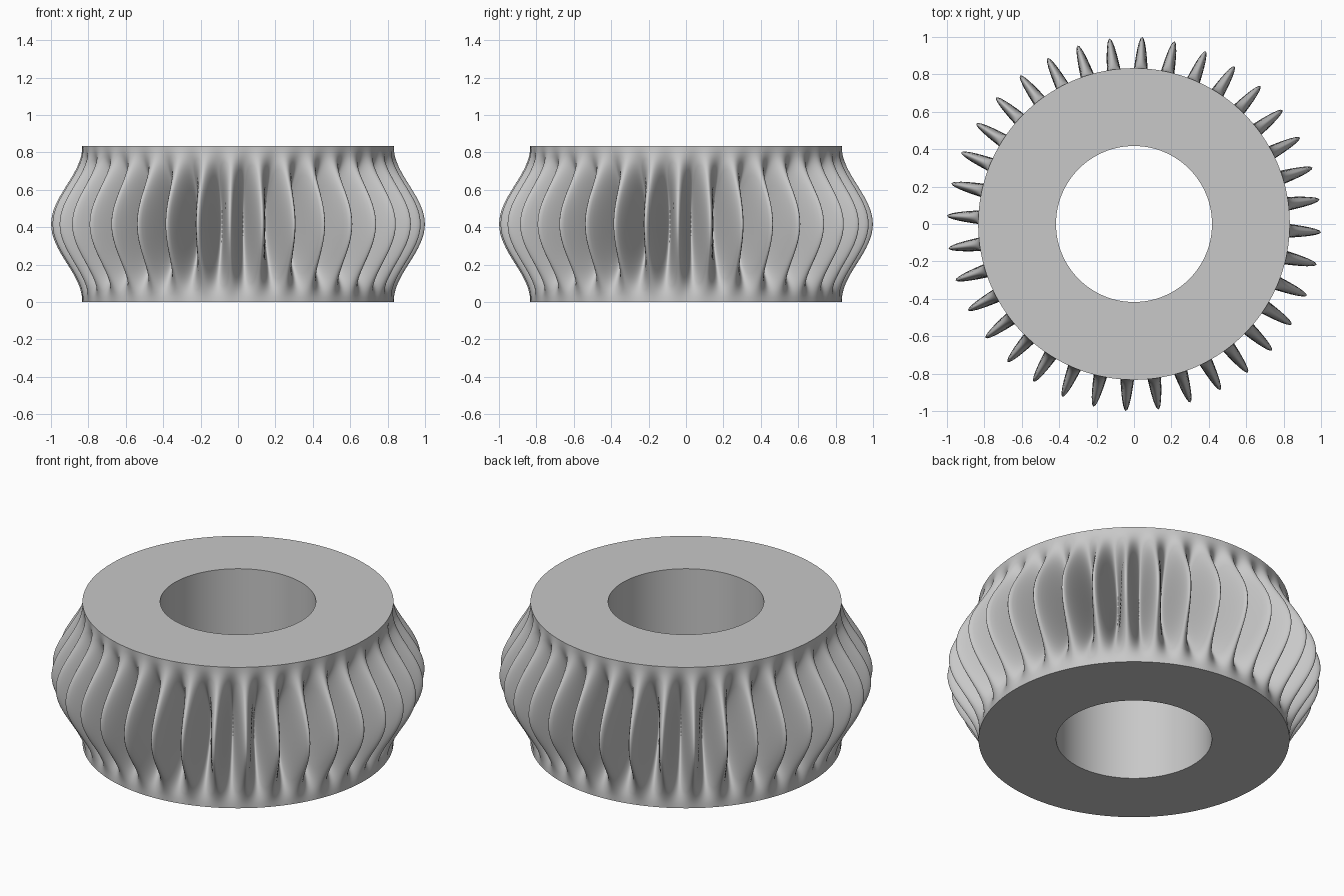
import bpy, bmesh, math

cube = bpy.data.objects.get("Cube")
if cube:
    bpy.data.objects.remove(cube, do_unlink=True)

BODY, BORE, HEIGHT = 0.833, 0.417, 0.833
DEPTH = 0.167          # fin height, and depth of the grooves between
FINS = 36
SEGMENTS = FINS * 24
STEPS = 32

# Plain grey material
grey = bpy.data.materials.new("plain_grey")
grey.use_nodes = True
colour = (0.58, 0.58, 0.58, 1.0)
grey.diffuse_color = colour
grey.node_tree.nodes["Principled BSDF"].inputs["Base Color"].default_value = colour


def ring(bm, z, radius, wave):
    """Closed ring of vertices whose radius ripples once per fin."""
    verts = []
    for i in range(SEGMENTS):
        a = math.tau * i / SEGMENTS
        r = radius - wave * math.sin(FINS * a)
        verts.append(bm.verts.new((r * math.cos(a), r * math.sin(a), z)))
    return verts


bm = bmesh.new()

# Outer wall: fins swell from nothing at both rims to full depth at mid height
rings = []
for k in range(STEPS + 1):
    t = k / STEPS
    rings.append(ring(bm, HEIGHT * t, BODY, DEPTH * math.sin(math.pi * t) ** 2))

# Bore
rings.append(ring(bm, HEIGHT, BORE, 0))
rings.append(ring(bm, 0, BORE, 0))

# Join the rings into one closed loop: wall, top, bore, bottom
for k, lower in enumerate(rings):
    upper = rings[(k + 1) % len(rings)]
    flat = k in (STEPS, STEPS + 2)
    for i in range(SEGMENTS):
        j = (i + 1) % SEGMENTS
        face = bm.faces.new((lower[i], lower[j], upper[j], upper[i]))
        face.smooth = not flat

# Crisp edges around both rims and both ends of the bore
for edge in bm.edges:
    if len({f.smooth for f in edge.link_faces}) == 2:
        edge.smooth = False

bmesh.ops.recalc_face_normals(bm, faces=bm.faces)
mesh = bpy.data.meshes.new("finned_ring")
bm.to_mesh(mesh)
bm.free()
mesh.materials.append(grey)
bpy.context.collection.objects.link(bpy.data.objects.new("finned_ring", mesh))
